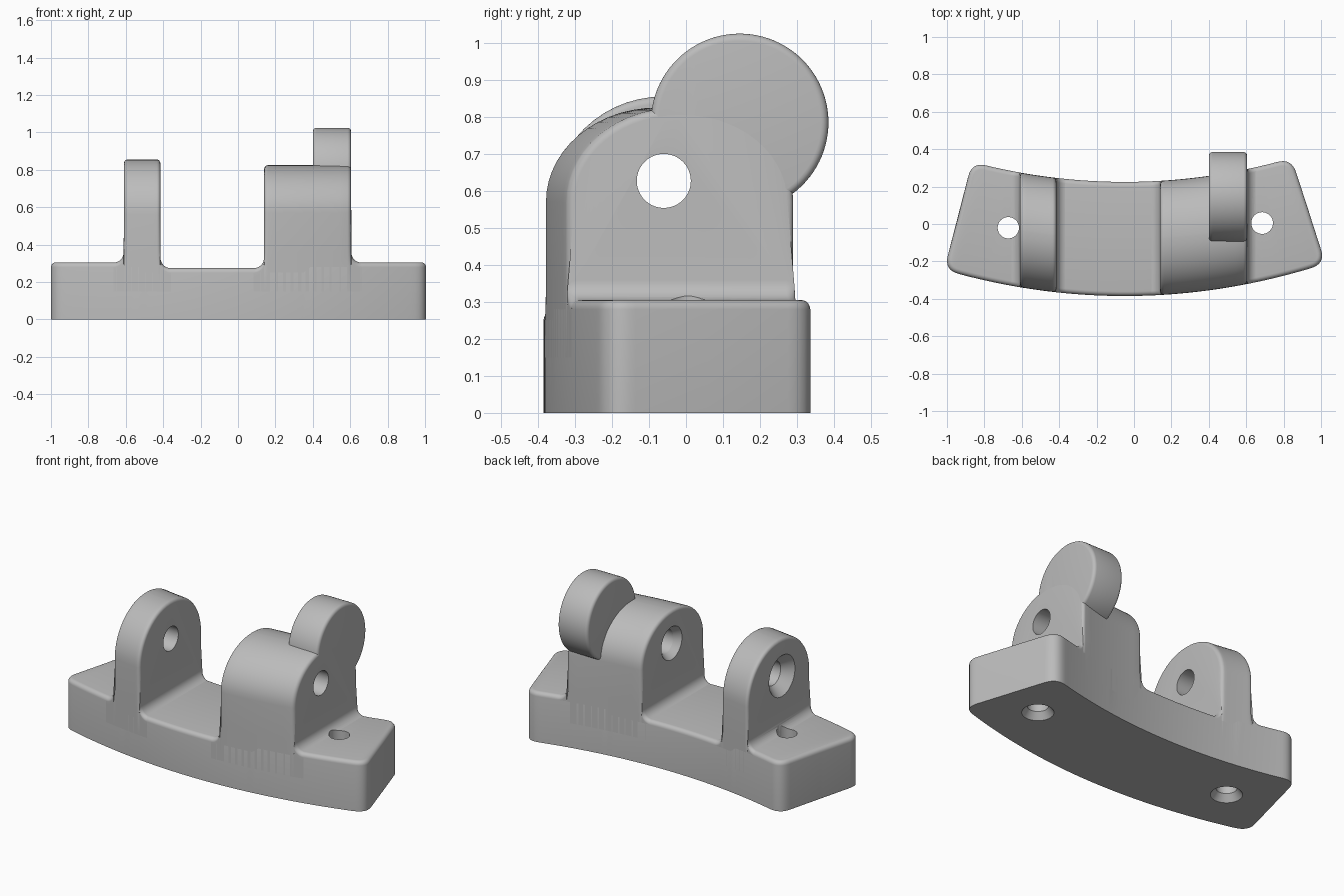
import bpy, bmesh
from math import sin, cos, pi
from mathutils import Vector

cube = bpy.data.objects.get("Cube")
if cube:
    bpy.data.objects.remove(cube, do_unlink=True)

grey = bpy.data.materials.new("plain_grey")
grey.use_nodes = True
COLOUR = (0.5, 0.5, 0.5, 1)
grey.diffuse_color = COLOUR
grey.node_tree.nodes["Principled BSDF"].inputs["Base Color"].default_value = COLOUR


def front_y(x):
    return -0.385 + 0.15 * (x + 0.05) ** 2


def back_y(x):
    return 0.225 + 0.16 * (x + 0.05) ** 2


def make_object(name, bm):
    bmesh.ops.recalc_face_normals(bm, faces=bm.faces)
    mesh = bpy.data.meshes.new(name)
    bm.to_mesh(mesh)
    bm.free()
    mesh.materials.append(grey)
    obj = bpy.data.objects.new(name, mesh)
    bpy.context.collection.objects.link(obj)
    return obj


def loft(name, rings):
    """Join closed rings of equal length and cap both ends."""
    bm = bmesh.new()
    loops = [[bm.verts.new(p) for p in ring] for ring in rings]
    n = len(loops[0])
    for a, b in zip(loops, loops[1:]):
        for i in range(n):
            j = (i + 1) % n
            bm.faces.new((a[i], a[j], b[j], b[i]))
    for loop in (loops[0], loops[-1]):
        bm.faces.new(loop)
    return make_object(name, bm)


def lathe(name, profile, centre, axis, steps=64):
    """Turn (radius, distance) pairs about an x or z axis."""
    rings = []
    for r, t in profile:
        ring = []
        for i in range(steps):
            u, v = r * cos(2 * pi * i / steps), r * sin(2 * pi * i / steps)
            offset = Vector((t, u, v)) if axis == "x" else Vector((u, v, t))
            ring.append(Vector(centre) + offset)
        rings.append(ring)
    return loft(name, rings)


# Curved base plate with rounded corners and a softened top edge
def corner(before, tip, after, cut=0.08, steps=8):
    tip = Vector(tip)
    a = tip + (Vector(before) - tip).normalized() * cut
    b = tip + (Vector(after) - tip).normalized() * cut
    return [a * (1 - t) ** 2 + tip * 2 * t * (1 - t) + b * t * t
            for t in (i / steps for i in range(steps + 1))]


def plan_side(left, right, left_mid, right_mid, curve):
    xs = [left[0] + 0.1 + (right[0] - left[0] - 0.2) * i / 48 for i in range(49)]
    arc = [Vector((x, curve(x))) for x in xs]
    return ([Vector(left_mid)] + corner(left_mid, left, arc[0]) + arc
            + corner(arc[-1], right, right_mid) + [Vector(right_mid)])


def base_top(x):
    return 0.275 if -0.5 < x < 0.35 else 0.305


def make_base():
    fl, fr = (-1.016, front_y(-1.016)), (1.024, front_y(1.024))
    bl, br = (-0.867, back_y(-0.867)), (0.842, back_y(0.842))
    front = plan_side(fl, fr, (-0.945, 0.02), (0.943, 0.04), front_y)
    back = plan_side(bl, br, (-0.94, 0.04), (0.937, 0.06), back_y)
    outline = front + back[::-1]
    n, m = len(outline), len(front)
    normals = []
    for i in range(n):
        d = (outline[(i + 1) % n] - outline[i - 1]).normalized()
        normals.append(Vector((-d.y, d.x)))
    bm = bmesh.new()
    r = 0.025
    rings = [[bm.verts.new((p.x, p.y, 0)) for p in outline]]
    for k in range(6):
        a = pi / 2 * k / 5
        ring = []
        for p, nor in zip(outline, normals):
            q = p + nor * r * (1 - cos(a))
            ring.append(bm.verts.new((q.x, q.y, base_top(p.x) - r + r * sin(a))))
        rings.append(ring)
    for a, b in zip(rings, rings[1:]):
        for i in range(n):
            j = (i + 1) % n
            bm.faces.new((a[i], a[j], b[j], b[i]))
    for ring in (rings[0], rings[-1]):
        for i in range(m - 1):
            bm.faces.new((ring[i], ring[i + 1], ring[n - 2 - i], ring[n - 1 - i]))
    return make_object("base_plate", bm)


# Arched lugs with filleted feet
def section(x, inset, top, spring, arched):
    y0, y1 = front_y(x), back_y(x)
    if arched:
        levels = (0.15, 0.29, 0.36)
        ry = (y1 - y0) / 2 - inset - 0.005
    else:
        levels = (0.15, top - 0.06, top - 0.04)
        ry = 0.025
    rz = top - inset - spring
    insets = (0, 0, inset)
    pts = [(x, y0 + i, z) for i, z in zip(insets, levels)]
    angles = [pi / 2 * k / 14 for k in range(15)]
    y0i, y1i = y0 + inset, y1 - inset
    pts += [(x, y0i + ry * (1 - cos(a)), spring + rz * sin(a)) for a in angles]
    pts += [(x, y1i - ry * (1 - cos(a)), spring + rz * sin(a)) for a in angles[::-1]]
    pts += [(x, y1 - i, z) for i, z in zip(insets[::-1], levels[::-1])]
    return pts


def lug_end(wall, side, floor, top, spring):
    """Rings from the foot fillet inwards to the full arch."""
    rings, r, e = [], 0.055, 0.02
    for k in range(9):
        a = pi / 2 * k / 8
        x = wall + side * (r - r * sin(a) + 0.001)
        h = floor + r - r * cos(a) - 0.001
        rings.append(section(x, 0, h, h - 0.025, False))
    for k in range(6):
        a = pi / 2 * k / 5
        x = wall - side * e * (1 - cos(a))
        rings.append(section(x, e * (1 - sin(a)), top, spring, True))
    return rings


def make_lug(name, x0, x1, floor0, floor1, top, spring):
    rings = lug_end(x0, -1, floor0, top, spring)
    a, b = x0 + 0.02, x1 - 0.02
    rings += [section(a + (b - a) * i / 10, 0, top, spring, True) for i in range(1, 10)]
    rings += lug_end(x1, 1, floor1, top, spring)[::-1]
    return loft(name, rings)


base = make_base()
right_lug = make_lug("right_lug", -0.61, -0.415, 0.305, 0.275, 0.855, 0.56)
left_lug = make_lug("left_lug", 0.14, 0.605, 0.275, 0.305, 0.825, 0.57)

# Round stop on the left lug
edge = [(0.02 * sin(pi / 2 * k / 5), 0.02 * (1 - cos(pi / 2 * k / 5))) for k in range(6)]
knob_profile = [(0.22 + r, 0.4 + t) for r, t in edge]
knob_profile += [(0.22 + r, 0.605 - t) for r, t in edge[::-1]]
knob = lathe("round_stop", knob_profile, (0, 0.145, 0.785), "x", 96)


# Countersunk holes
def hole(name, centre, axis, wide, narrow, depth, length):
    slope = (wide - narrow) / depth
    profile = [(wide + slope * 0.02, -0.02), (narrow, depth), (narrow, length)]
    return lathe(name, profile, centre, axis)


cuts = [
    (hole("right_pin_hole", (-0.61, -0.06, 0.627), "x", 0.125, 0.073, 0.06, 0.3), [right_lug]),
    (hole("left_pin_hole", (0.14, -0.06, 0.627), "x", 0.1, 0.073, 0.04, 0.6), [left_lug, knob]),
    (hole("right_screw_hole", (-0.672, -0.02, 0), "z", 0.088, 0.057, 0.04, 0.45), [base, right_lug]),
    (hole("left_screw_hole", (0.685, 0.005, 0), "z", 0.088, 0.058, 0.04, 0.45), [base, left_lug]),
]
for cutter, targets in cuts:
    cutter.hide_render = True
    for obj in targets:
        mod = obj.modifiers.new("hole", "BOOLEAN")
        mod.operation, mod.solver, mod.object = "DIFFERENCE", "EXACT", cutter
        bpy.context.view_layer.objects.active = obj
        bpy.ops.object.modifier_apply(modifier=mod.name)
    bpy.data.objects.remove(cutter, do_unlink=True)

# Smooth curved faces, keep hard edges
bpy.ops.object.select_all(action="DESELECT")
for obj in (base, right_lug, left_lug, knob):
    obj.select_set(True)
bpy.context.view_layer.objects.active = base
bpy.ops.object.shade_smooth_by_angle(angle=pi / 6)
